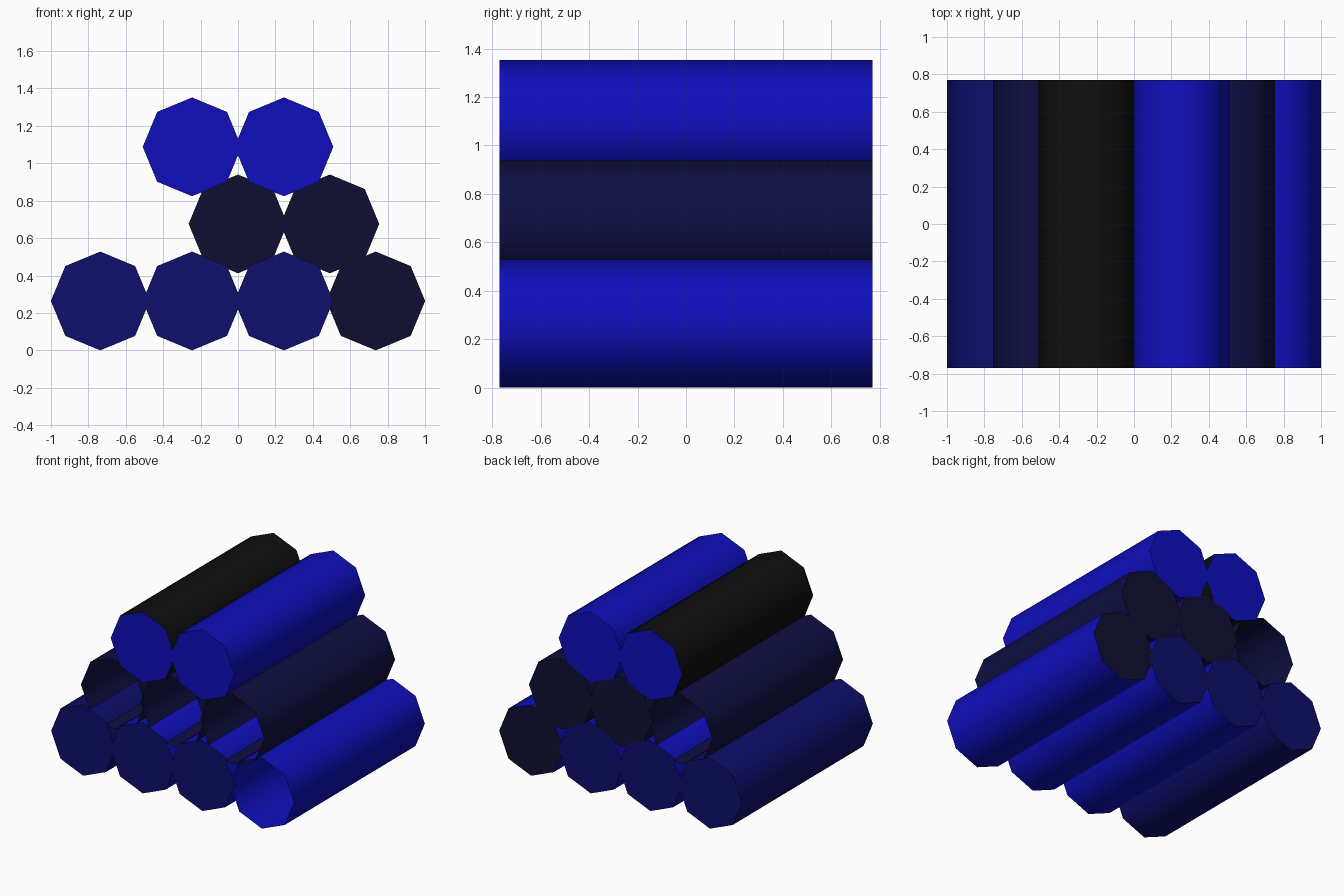
import bpy, bmesh, math
from mathutils import Matrix

default_cube = bpy.data.objects.get("Cube")
if default_cube:
    bpy.data.objects.remove(default_cube, do_unlink=True)

RADIUS, LENGTH, SPACING, ROW_RISE = 0.264, 1.54, 0.491, 0.412


def material(name, blue, base=0.0045):
    mat = bpy.data.materials.new(name)
    mat.use_nodes = True
    color = (base, base, blue, 1)
    mat.diffuse_color = color
    mat.node_tree.nodes["Principled BSDF"].inputs["Base Color"].default_value = color
    return mat


BLUE = material("bright_blue", 0.5)
NAVY = material("navy", 0.15)
DARK = material("dark_navy", 0.055)
DARK_CAP = material("midnight_cap", 0.032)
BLACK = material("black", 0.0045)


def tube(name, column, row, side, cap, ends):
    """Octagonal tube along y; ends lists which ends are closed."""
    bm = bmesh.new()
    bmesh.ops.create_cone(bm, cap_ends=True, segments=8, radius1=RADIUS,
                          radius2=RADIUS, depth=LENGTH,
                          matrix=Matrix.Rotation(-math.pi / 2, 4, 'X'))
    bm.normal_update()
    open_ends = []
    for face in bm.faces:
        is_cap = abs(face.normal.y) > 0.9
        face.smooth = not is_cap
        face.material_index = int(is_cap)
        if is_cap:
            for edge in face.edges:
                edge.smooth = False
            if ("front" if face.normal.y < 0 else "back") not in ends:
                open_ends.append(face)
    bmesh.ops.delete(bm, geom=open_ends, context='FACES_ONLY')
    mesh = bpy.data.meshes.new(name)
    bm.to_mesh(mesh)
    bm.free()
    mesh.materials.append(side)
    mesh.materials.append(cap)
    obj = bpy.data.objects.new(name, mesh)
    obj.location = (column * SPACING, 0, RADIUS + row * ROW_RISE)
    bpy.context.collection.objects.link(obj)


BOTH = ("front", "back")

# Bottom row of four
tube("bottom_tube_1", -1.5, 0, NAVY, NAVY, BOTH)
tube("bottom_tube_2", -0.5, 0, BLUE, NAVY, BOTH)
tube("bottom_tube_3", 0.5, 0, BLUE, NAVY, BOTH)
tube("bottom_tube_4", 1.5, 0, BLUE, DARK_CAP, ("back",))

# Middle row of three, open at the front
tube("middle_tube_1", -1, 1, DARK, DARK_CAP, ())
tube("middle_tube_2", 0, 1, DARK, DARK_CAP, ("back",))
tube("middle_tube_3", 1, 1, DARK, DARK_CAP, ("back",))

# Top row of two
tube("top_tube_1", -0.5, 2, BLACK, BLUE, BOTH)
tube("top_tube_2", 0.5, 2, BLUE, BLUE, BOTH)
